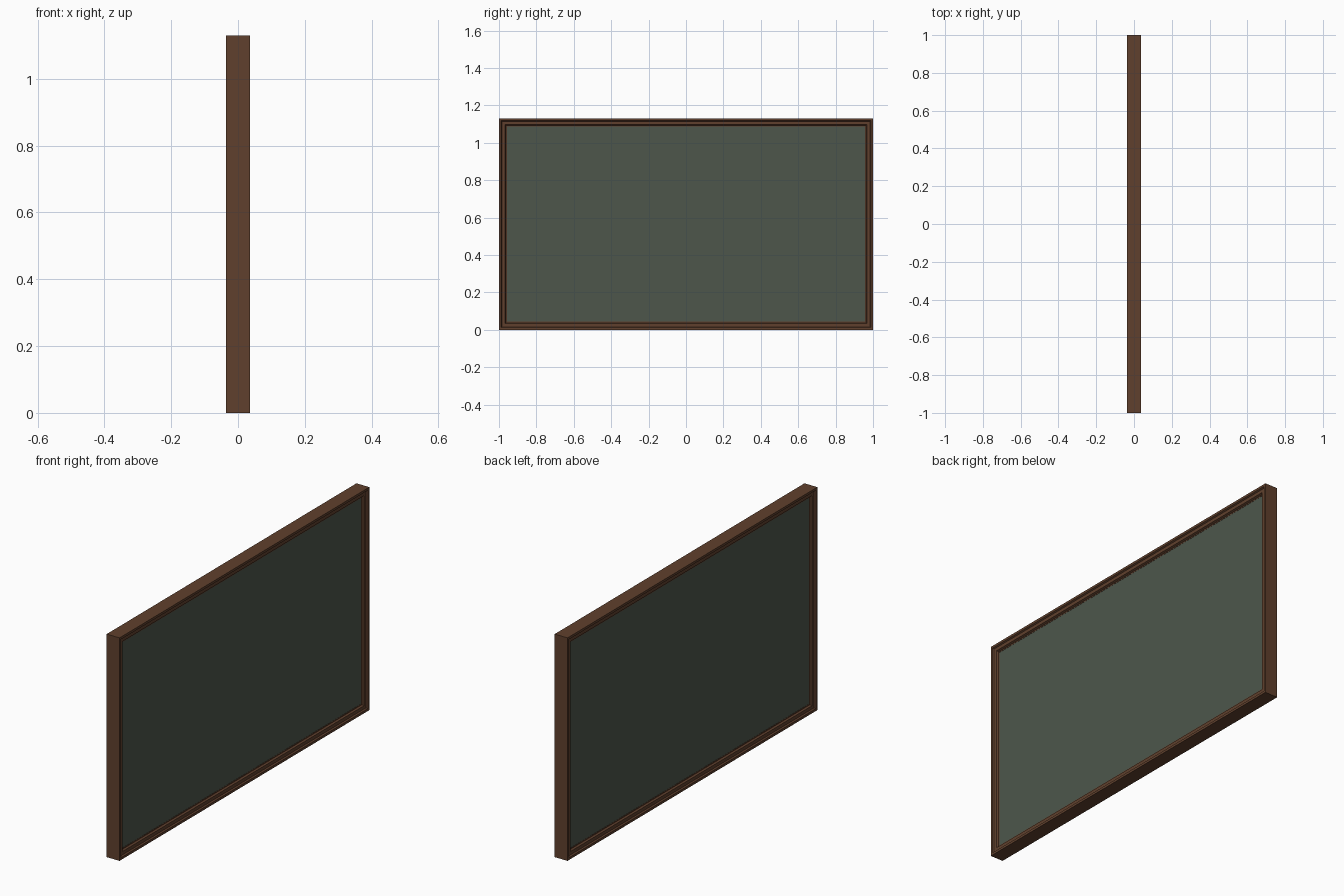
import bpy, bmesh

if "Cube" in bpy.data.objects:
    bpy.data.objects.remove(bpy.data.objects["Cube"])

W, H, T = 1.0, 1.13, 0.036   # half width, height, half thickness


def material(name, rgb):
    m = bpy.data.materials.new(name)
    m.diffuse_color = (*rgb, 1)
    m.use_nodes = True
    m.node_tree.nodes["Principled BSDF"].inputs["Base Color"].default_value = m.diffuse_color
    return m


wood = material("dark brown wood", (0.117, 0.051, 0.026))
slate = material("slate green", (0.074, 0.094, 0.071))


def add_object(name, bm, mat):
    bmesh.ops.recalc_face_normals(bm, faces=bm.faces)
    me = bpy.data.meshes.new(name)
    bm.to_mesh(me)
    bm.free()
    me.materials.append(mat)
    ob = bpy.data.objects.new(name, me)
    bpy.context.collection.objects.link(ob)
    return ob


# Moulded frame: (inset, depth) profile swept round the rectangle, same on both sides
half = [(0.0, T), (0.012, T), (0.016, 0.029), (0.033, 0.029), (0.037, 0.020), (0.043, 0.020), (0.043, 0.010)]
profile = half + [(i, -x) for i, x in reversed(half)]
bm = bmesh.new()
rings = []
for inset, x in profile:
    y, lo, hi = W - inset, inset, H - inset
    rings.append([bm.verts.new((x, a, b)) for a, b in ((-y, lo), (y, lo), (y, hi), (-y, hi))])
for k, ring in enumerate(rings):
    nxt = rings[(k + 1) % len(rings)]
    for j in range(4):
        n = (j + 1) % 4
        bm.faces.new((ring[j], ring[n], nxt[n], nxt[j]))
add_object("frame", bm, wood)

# Writing board held inside the frame, seen from both sides
bm = bmesh.new()
bmesh.ops.create_cube(bm, size=1)
for v in bm.verts:
    v.co.x *= 0.038
    v.co.y *= 2 * (W - 0.042)
    v.co.z = H / 2 + v.co.z * (H - 0.084)
add_object("writing_board", bm, slate)
